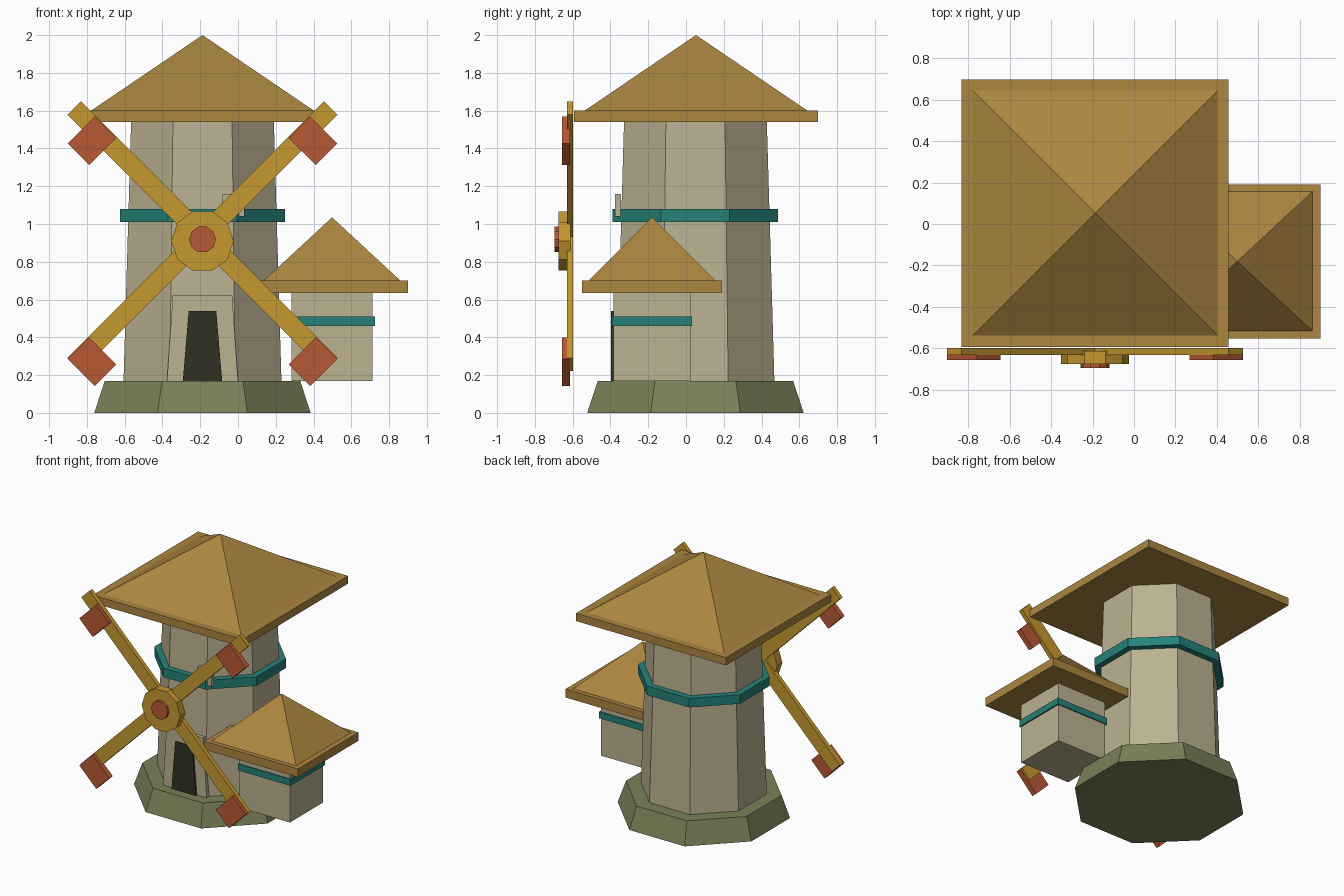
import bpy
from math import pi, cos, sin, sqrt

cube = bpy.data.objects.get("Cube")
if cube:
    bpy.data.objects.remove(cube, do_unlink=True)


def material(name, rgb):
    m = bpy.data.materials.new(name)
    m.use_nodes = True
    m.diffuse_color = (*rgb, 1)
    m.node_tree.nodes["Principled BSDF"].inputs["Base Color"].default_value = (*rgb, 1)
    return m


STONE = material("pale_stone", (0.5, 0.445, 0.285))
THATCH = material("thatch_brown", (0.413, 0.238, 0.051))
TEAL = material("teal_trim", (0.018, 0.223, 0.188))
MOSS = material("mossy_foundation", (0.195, 0.216, 0.098))
WOOD = material("golden_wood", (0.56, 0.315, 0.03))
RED = material("brick_red", (0.48, 0.098, 0.033))
DARK = material("dark_doorway", (0.031, 0.03, 0.018))


def loft(name, mat, bottom, top):
    """Closed solid between two matching loops, counter-clockwise seen from the top loop."""
    n = len(bottom)
    faces = [(i, (i + 1) % n, n + (i + 1) % n, n + i) for i in range(n)]
    faces += [tuple(reversed(range(n))), tuple(range(n, 2 * n))]
    mesh = bpy.data.meshes.new(name)
    mesh.from_pydata(bottom + top, [], faces)
    mesh.materials.append(mat)
    obj = bpy.data.objects.new(name, mesh)
    bpy.context.collection.objects.link(obj)
    return obj


def octagon(cx, cy, z, apothem):
    r = apothem / cos(pi / 8)
    return [(cx + r * cos(pi / 8 + i * pi / 4), cy + r * sin(pi / 8 + i * pi / 4), z)
            for i in range(8)]


def rect(cx, cy, z, hx, hy):
    return [(cx - hx, cy - hy, z), (cx + hx, cy - hy, z),
            (cx + hx, cy + hy, z), (cx - hx, cy + hy, z)]


def plate(name, mat, outline, y_back, y_front):
    """Upright slab from an (x, z) outline, counter-clockwise seen from the front."""
    return loft(name, mat, [(x, y_back, z) for x, z in outline],
                [(x, y_front, z) for x, z in outline])


def disc(name, mat, cx, cz, r, n, y_back, y_front):
    pts = [(cx + r * cos(2 * pi * i / n), cz + r * sin(2 * pi * i / n)) for i in range(n)]
    return plate(name, mat, pts, y_back, y_front)


def trapezoid(cx, z0, z1, h0, h1):
    return [(cx - h0, z0), (cx + h0, z0), (cx + h1, z1), (cx - h1, z1)]


def turned_rect(cx, cz, ang, half_len, half_wid):
    c, s = cos(ang), sin(ang)
    corners = [(-half_len, -half_wid), (half_len, -half_wid),
               (half_len, half_wid), (-half_len, half_wid)]
    return [(cx + u * c - v * s, cz + u * s + v * c) for u, v in corners]


def roof(name, cx, cy, z_low, z_eave, z_top, slab, pyramid):
    loft(name + "_eave", THATCH, rect(cx, cy, z_low, *slab), rect(cx, cy, z_eave, *slab))
    base = rect(cx, cy, z_eave, *pyramid)
    mesh = bpy.data.meshes.new(name)
    mesh.from_pydata(base + [(cx, cy, z_top)], [],
                     [(i, (i + 1) % 4, 4) for i in range(4)] + [(3, 2, 1, 0)])
    mesh.materials.append(THATCH)
    bpy.context.collection.objects.link(bpy.data.objects.new(name, mesh))


# Tower
TX, TY = -0.188, 0.05
loft("foundation", MOSS, octagon(TX, TY, 0, 0.573), octagon(TX, TY, 0.17, 0.517))
loft("tower", STONE, octagon(TX, TY, 0.17, 0.418), octagon(TX, TY, 1.54, 0.378))
loft("tower_band", TEAL, octagon(TX, TY, 1.01, 0.438), octagon(TX, TY, 1.08, 0.438))
roof("tower_roof", TX, TY + 0.003, 1.54, 1.6, 2.0, (0.643, 0.645), (0.59, 0.59))

# Doorway and small wall block
plate("door_frame", STONE, trapezoid(TX, 0.17, 0.625, 0.188, 0.157), -0.34, -0.383)
plate("door", DARK, trapezoid(TX, 0.17, 0.54, 0.104, 0.073), -0.383, -0.398)
plate("wall_block", STONE, trapezoid(-0.025, 1.04, 1.16, 0.06, 0.06), -0.344, -0.377)

# Side shed
SX, SY = 0.498, -0.18
loft("shed", STONE, rect(SX, SY, 0.17, 0.215, 0.203), rect(SX, SY, 0.635, 0.215, 0.203))
loft("shed_band", TEAL, rect(SX, SY, 0.46, 0.226, 0.211), rect(SX, SY, 0.51, 0.226, 0.211))
roof("shed_roof", SX, SY, 0.635, 0.7, 1.035, (0.402, 0.371), (0.362, 0.336))

# Windmill arms, sails and hub
ARM_Z, SAIL_Z, SAIL_OFF = 0.935, 0.856, 0.585
for side, sx in (("left", 1), ("right", -1)):
    for level, sz in (("upper", 1), ("lower", -1)):
        ang = sz * (pi / 4 if sx > 0 else 3 * pi / 4)
        mid = 0.48 / sqrt(2)
        plate(f"{level}_{side}_arm", WOOD,
              turned_rect(TX + sx * mid, ARM_Z + sz * mid, ang, 0.48, 0.05), -0.597, -0.631)
        plate(f"{level}_{side}_sail", RED,
              turned_rect(TX + sx * SAIL_OFF, SAIL_Z + sz * SAIL_OFF, ang, 0.08, 0.102),
              -0.614, -0.656)
disc("hub", WOOD, TX, 0.91, 0.165, 10, -0.612, -0.676)
disc("hub_cap", RED, TX, 0.918, 0.071, 10, -0.67, -0.695)
